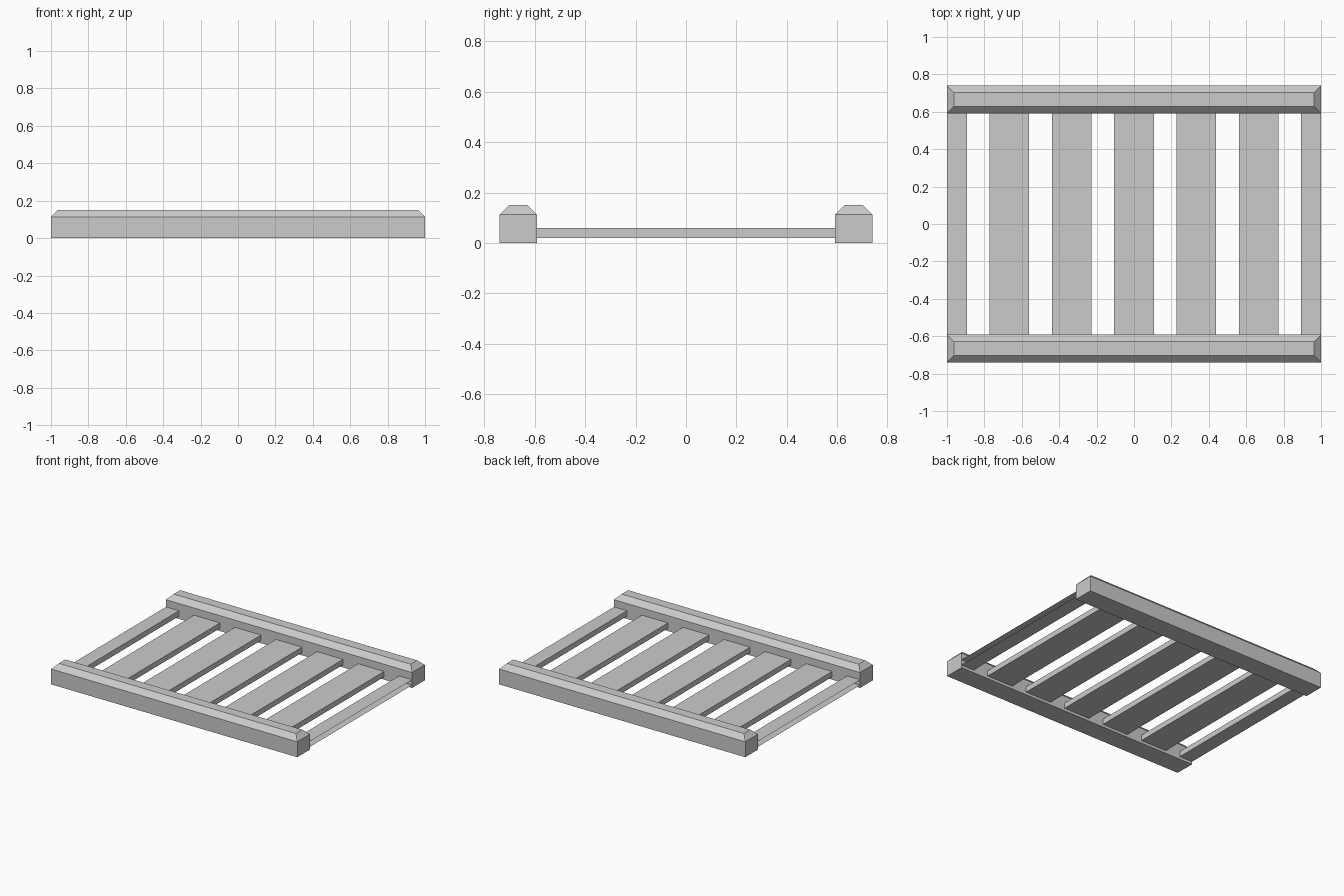
import bpy, bmesh
from mathutils import Matrix, Vector

if "Cube" in bpy.data.objects:
    bpy.data.objects.remove(bpy.data.objects["Cube"])


def box(name, lo, hi, chamfer=0, open_test=None):
    """Box from two corners, optional chamfered top rim and open faces."""
    lo, hi = Vector(lo), Vector(hi)
    bm = bmesh.new()
    size = hi - lo
    bmesh.ops.create_cube(bm, size=1, matrix=Matrix.Translation((lo + hi) / 2)
                          @ Matrix.Diagonal((*size, 1)))
    if chamfer:
        rim = [e for e in bm.edges if all(v.co.z > hi.z - 1e-4 for v in e.verts)]
        bmesh.ops.bevel(bm, geom=rim, offset=chamfer, segments=1,
                        affect='EDGES', profile=0.5)
    if open_test:
        faces = [f for f in bm.faces if open_test(f)]
        bmesh.ops.delete(bm, geom=faces, context='FACES')
    mesh = bpy.data.meshes.new(name)
    bm.to_mesh(mesh)
    bm.free()
    obj = bpy.data.objects.new(name, mesh)
    bpy.context.collection.objects.link(obj)
    return obj


INNER, OUTER = 0.592, 0.74

# Chamfered side rails
box("front_rail", (-1, -OUTER, 0), (1, -INNER, 0.15), chamfer=0.037)
box("back_rail", (-1, INNER, 0), (1, OUTER, 0.15), chamfer=0.037)


# Slats are open where they butt against the rails and at the cut outer ends
def open_side(face):
    c = face.calc_center_median()
    return abs(c.y) > INNER - 1e-4 or abs(c.x) > 0.999


# Cross slats, the outermost two cut in half at the ends
HALF, PITCH = 0.106, 1 / 3
for i in range(-3, 4):
    x0, x1 = max(i * PITCH - HALF, -1), min(i * PITCH + HALF, 1)
    box(f"slat_{i + 4}", (x0, -INNER, 0.02), (x1, INNER, 0.06),
        open_test=open_side)
